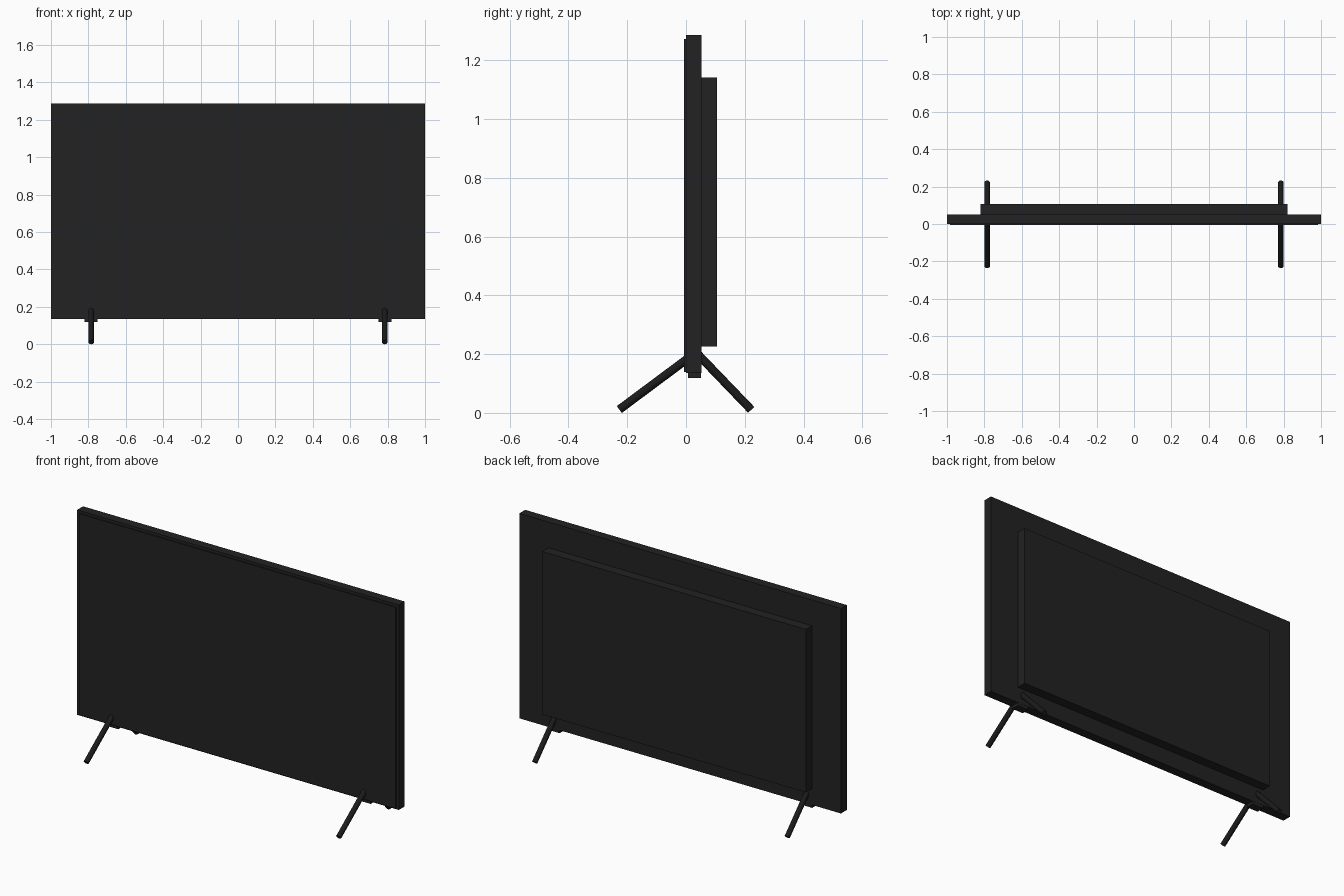
import bpy
from mathutils import Vector

cube = bpy.data.objects.get("Cube")
if cube:
    bpy.data.objects.remove(cube, do_unlink=True)


def material(name, value):
    m = bpy.data.materials.new(name)
    m.use_nodes = True
    color = (value, value, value, 1)
    m.diffuse_color = color
    m.node_tree.nodes["Principled BSDF"].inputs["Base Color"].default_value = color
    return m


casing_black = material("casing black", 0.016)
leg_black = material("leg black", 0.011)


def box(name, low, high, mat):
    low, high = Vector(low), Vector(high)
    bpy.ops.mesh.primitive_cube_add(size=1, location=(low + high) / 2)
    ob = bpy.context.object
    ob.name = name
    ob.scale = high - low
    bpy.ops.object.transform_apply(location=False, rotation=False, scale=True)
    ob.data.materials.append(mat)
    return ob


def rod(name, start, end, radius, mat):
    start, end = Vector(start), Vector(end)
    axis = end - start
    bpy.ops.mesh.primitive_cylinder_add(vertices=16, radius=radius, depth=axis.length,
                                        location=(start + end) / 2)
    ob = bpy.context.object
    ob.name = name
    ob.rotation_euler = axis.to_track_quat("Z", "Y").to_euler()
    ob.data.materials.append(mat)
    bpy.ops.object.shade_smooth_by_angle()
    return ob


# Display panel, front screen plate and rear electronics housing
box("panel_frame", (-1, 0, 0.135), (1, 0.052, 1.287), casing_black)
box("screen", (-0.985, -0.006, 0.14), (0.985, 0, 1.272), casing_black)
box("rear_housing", (-0.82, 0.052, 0.226), (0.82, 0.106, 1.142), casing_black)

# Mounting blocks and splayed legs on both sides
for side, x in (("left", 0.785), ("right", -0.785)):
    box(side + "_leg_mount", (x - 0.035, 0.007, 0.118), (x + 0.035, 0.051, 0.15), casing_black)
    rod(side + "_front_leg", (x, 0.01, 0.188), (x, -0.227, 0.0115), 0.0145, leg_black)
    rod(side + "_rear_leg", (x, 0.035, 0.205), (x, 0.222, 0.0105), 0.0145, leg_black)
